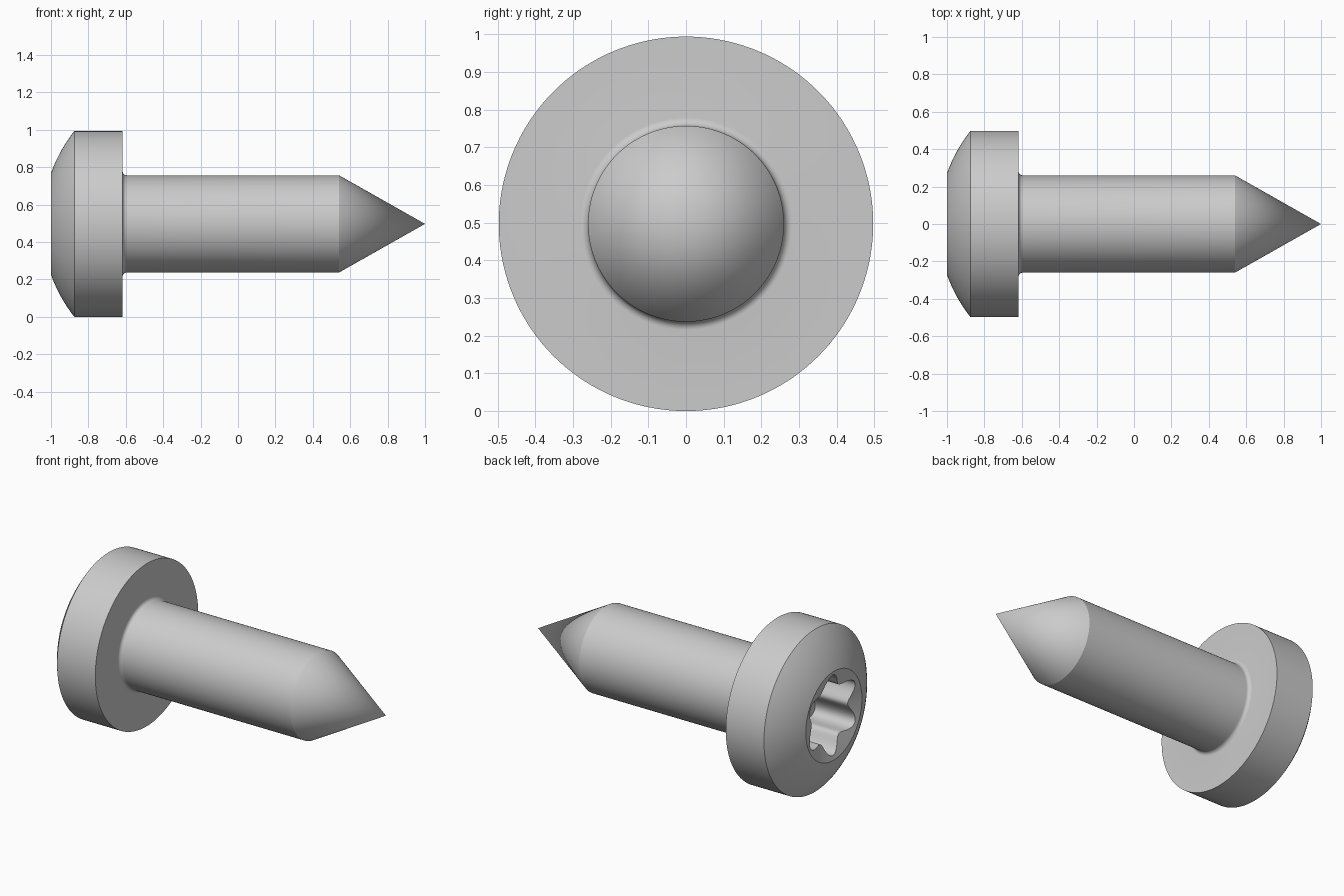
import bpy, bmesh
from math import sin, cos, pi, radians, asin

if "Cube" in bpy.data.objects:
    bpy.data.objects.remove(bpy.data.objects["Cube"])

N = 144          # points around the axis
ZC = 0.497       # height of the screw axis
R_FACE, R_HEAD, R_SHAFT = 0.271, 0.497, 0.26


def lobed(a):
    # six-lobed driver socket outline, one lobe pointing straight up
    return 0.21 + 0.036 * cos(6 * a)


bm = bmesh.new()
rings = []


def ring(x_fn, r_fn):
    vs = []
    for i in range(N):
        a = 2 * pi * i / N
        r = r_fn(a)
        vs.append(bm.verts.new((x_fn(r), r * sin(a), ZC + r * cos(a))))
    rings.append(vs)


def circle(x, r):
    ring(lambda _: x, lambda _: r)


# driver socket: floor edge, then mouth lying on a shallow countersink
ring(lambda r: -0.72, lobed)
ring(lambda r: -1 + 0.3 * (R_FACE - r), lobed)

# domed head: arc centred on the axis
c, R = -0.243, 0.804
a0, a1 = asin(R_FACE / R), asin(R_HEAD / R)
for k in range(13):
    a = a0 + (a1 - a0) * k / 12
    circle(c - R * cos(a), R * sin(a))

# head rim, fillet under the head, shaft
circle(-0.617, R_HEAD)
f = 0.022
for k in range(9):
    a = pi / 2 * k / 8
    circle(-0.617 + f * (1 - cos(a)), R_SHAFT + f * (1 - sin(a)))
circle(0.54, R_SHAFT)

# skin between the rings
for p, q in zip(rings, rings[1:]):
    for i in range(N):
        j = (i + 1) % N
        bm.faces.new((p[i], p[j], q[j], q[i]))

# socket floor and pointed tip
floor = bm.verts.new((-0.72, 0, ZC))
tip = bm.verts.new((1, 0, ZC))
for i in range(N):
    j = (i + 1) % N
    bm.faces.new((floor, rings[0][j], rings[0][i]))
    bm.faces.new((tip, rings[-1][i], rings[-1][j]))
bmesh.ops.recalc_face_normals(bm, faces=bm.faces)

mesh = bpy.data.meshes.new("screw")
bm.to_mesh(mesh)
bm.free()
screw = bpy.data.objects.new("screw", mesh)
bpy.context.collection.objects.link(screw)
bpy.context.view_layer.objects.active = screw
screw.select_set(True)
bpy.ops.object.shade_smooth_by_angle(angle=radians(20))
